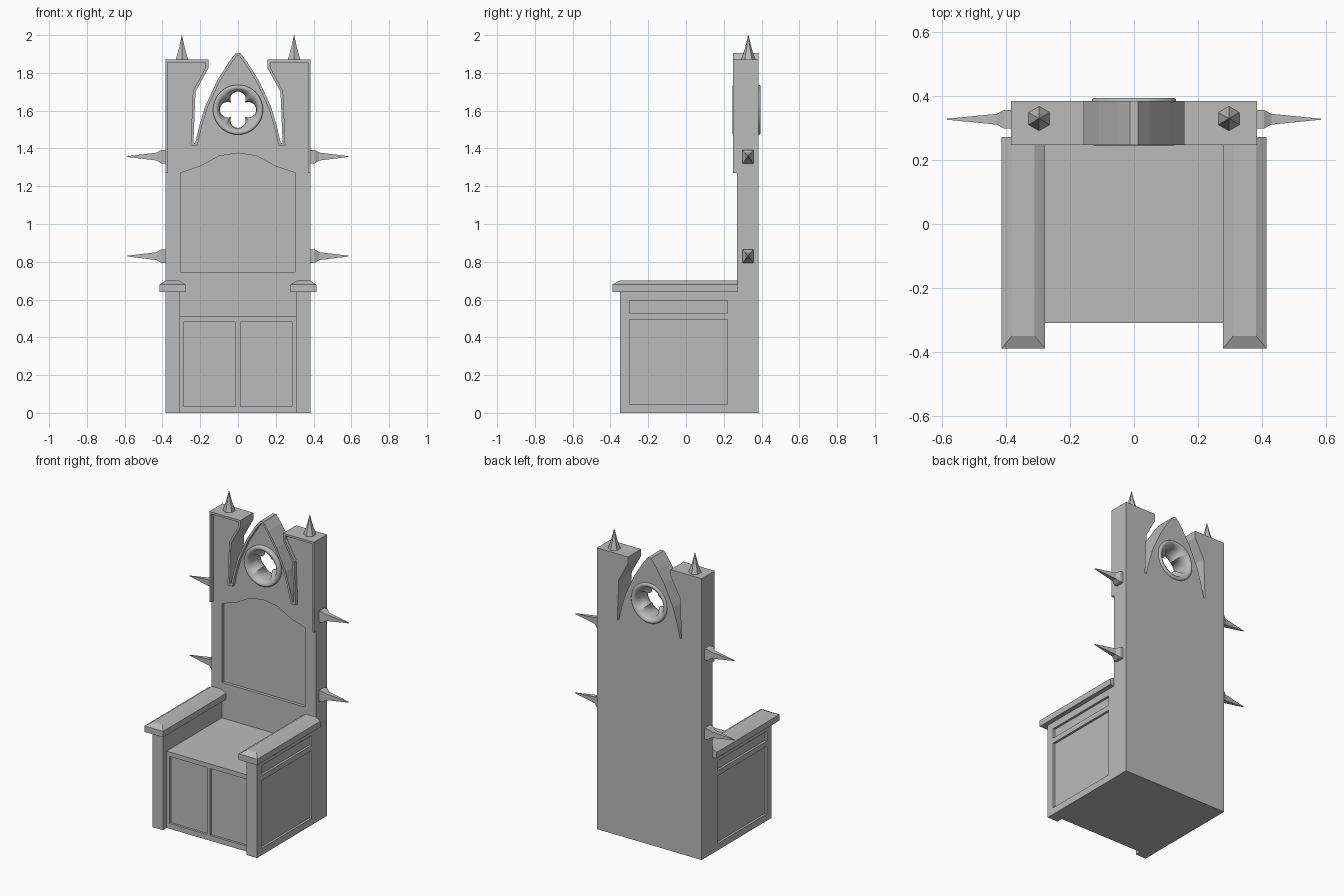
import bpy, bmesh, math
from mathutils import Vector

if "Cube" in bpy.data.objects:
    bpy.data.objects.remove(bpy.data.objects["Cube"], do_unlink=True)

stone = bpy.data.materials.new("grey_stone")
stone.use_nodes = True
GREY = (0.5, 0.5, 0.5, 1)
stone.diffuse_color = GREY
stone.node_tree.nodes["Principled BSDF"].inputs["Base Color"].default_value = GREY


def make(name, verts, faces):
    mesh = bpy.data.meshes.new(name)
    mesh.from_pydata(verts, [], faces)
    bm = bmesh.new()
    bm.from_mesh(mesh)
    bmesh.ops.recalc_face_normals(bm, faces=bm.faces)
    bm.to_mesh(mesh)
    bm.free()
    mesh.materials.append(stone)
    obj = bpy.data.objects.new(name, mesh)
    bpy.context.collection.objects.link(obj)
    return obj


def loft(name, rings, caps=True, closed=False):
    """Skin a list of equal rings of points."""
    n = len(rings[0])
    verts = [p for ring in rings for p in ring]
    total = len(verts)
    faces = []
    for r in range(len(rings) if closed else len(rings) - 1):
        for i in range(n):
            j = (i + 1) % n
            a, b = r * n, (r + 1) * n
            faces.append([(a + i) % total, (a + j) % total,
                          (b + j) % total, (b + i) % total])
    if caps and not closed:
        faces += [list(range(n)), list(range(total - n, total))]
    return make(name, verts, faces)


def prism(name, outline, y0, y1):
    return loft(name, [[(x, y, z) for x, z in outline] for y in (y0, y1)])


def box(name, x, y, z):
    return prism(name, [(x[0], z[0]), (x[1], z[0]), (x[1], z[1]), (x[0], z[1])], *y)


def cut(obj, cutter):
    cutter.hide_render = True
    cutter.hide_set(True)
    mod = obj.modifiers.new("cut", 'BOOLEAN')
    mod.operation = 'DIFFERENCE'
    mod.solver = 'EXACT'
    mod.object = cutter


def mirror(obj):
    obj.modifiers.new("mirror", 'MIRROR')


def flip(points):
    return [(-x, z) for x, z in reversed(points)]


# Backrest silhouette: post, slot and pointed gable
post = [(0.385, 1.87), (0.157, 1.87), (0.157, 1.825), (0.225, 1.70), (0.236, 1.43)]
gable = [(0.226, 1.43), (0.205, 1.52), (0.175, 1.62), (0.11, 1.76),
         (0.05, 1.855), (0.012, 1.905)]
half = [(0.385, 0)] + post + gable
backrest = prism("backrest", half + flip(half), 0.27, 0.385)

# Arched recess in the backrest
arch = [(0.305, 0.745), (0.305, 1.27), (0.2, 1.305), (0.1, 1.36)]
cut(backrest, prism("recess_cutter", arch + [(0, 1.375)] + flip(arch), 0.2, 0.29))

# Raised rim following the edge of post, slot and gable
path = [Vector(p) for p in [(0.385, 1.27)] + post + gable + [(0, 1.905)]]
WIDTH = 0.014
inner = []
for i, p in enumerate(path):
    dirs = []
    if i > 0:
        dirs.append((p - path[i - 1]).normalized())
    if i < len(path) - 1:
        dirs.append((path[i + 1] - p).normalized())
    normals = [Vector((-d.y, d.x)) for d in dirs]
    m = sum(normals, Vector((0, 0))).normalized()
    inner.append(p + m * WIDTH / max(m.dot(normals[0]), 0.4))
inner[-1].x = 0
rim = loft("backrest_rim", [[(p.x, 0.248, p.y), (q.x, 0.248, q.y),
                             (q.x, 0.272, q.y), (p.x, 0.272, p.y)]
                            for p, q in zip(path, inner)])
mirror(rim)

# Rosette: round flange narrowing to a four-lobed opening
SEG, CZ, MID = 64, 1.605, 0.32


def lobed(t):
    d, a = 0.055, 0.041
    phi = (t + math.pi / 4) % (math.pi / 2) - math.pi / 4
    return d * math.cos(phi) + math.sqrt(a * a - (d * math.sin(phi)) ** 2)


def ring(y, radius, blend=0.0):
    pts = []
    for i in range(SEG):
        t = 2 * math.pi * i / SEG
        r = radius * (1 - blend) + lobed(t) * blend
        pts.append((r * math.cos(t), y, CZ + r * math.sin(t)))
    return pts


front_side = [(0.068, 0.132, 0), (0.075, 0.126, 0), (0.075, 0.116, 0),
              (0.068, 0.107, 0.1), (0.05, 0.1, 0.4), (0.03, 0.1, 0.75), (0.012, 0.1, 1)]
rings = [ring(MID - o, r, b) for o, r, b in front_side]
rings += [ring(MID + o, r, b) for o, r, b in reversed(front_side)]
rosette = loft("rosette", rings, closed=True)
cut(backrest, loft("rosette_cutter", [ring(0.2, 0.125), ring(0.45, 0.125)]))

# Seat block with two front panels
seat = box("seat", (-0.31, 0.31), (-0.31, 0.275), (0, 0.51))
for side in (-1, 1):
    cut(seat, box("seat_panel_cutter", sorted((side * 0.012, side * 0.288)),
                  (-0.4, -0.295), (0.035, 0.48)))

# Arm walls with two outer panels each
arm = box("arm_wall", (0.308, 0.385), (-0.35, 0.275), (0, 0.645))
for low, high in ((0.045, 0.495), (0.53, 0.595)):
    cut(arm, box("arm_panel_cutter", (0.37, 0.5), (-0.30, 0.22), (low, high)))
mirror(arm)

# Arm caps with bevelled tops
def cap_ring(z, inset):
    x0, x1, y0, y1 = 0.278 + inset, 0.415 - inset, -0.39 + inset * 1.2, 0.272
    return [(x0, y0, z), (x1, y0, z), (x1, y1, z), (x0, y1, z)]


mirror(loft("arm_cap", [cap_ring(0.64, 0), cap_ring(0.68, 0), cap_ring(0.70, 0.033)]))

# Spikes on top of the posts
def hexagon(r, z):
    return [(0.297 + r * math.sin(i * math.pi / 3),
             0.33 + r * math.cos(i * math.pi / 3), z) for i in range(6)]


mirror(loft("top_spike", [hexagon(0.04, 1.865), hexagon(0.018, 1.93), hexagon(0.001, 2.0)]))

# Spikes on the sides of the posts
for name, z in (("lower_side_spike", 0.83), ("upper_side_spike", 1.357)):
    rings = [[(x, 0.328 + sy * h * 0.8, z + sz * h)
              for sy, sz in ((-1, -1), (1, -1), (1, 1), (-1, 1))]
             for x, h in ((0.38, 0.036), (0.407, 0.036), (0.43, 0.021), (0.585, 0.002))]
    mirror(loft(name, rings))

# Smooth shading on the rosette only
bpy.ops.object.select_all(action='DESELECT')
rosette.select_set(True)
bpy.context.view_layer.objects.active = rosette
bpy.ops.object.shade_smooth_by_angle(angle=math.radians(50))
